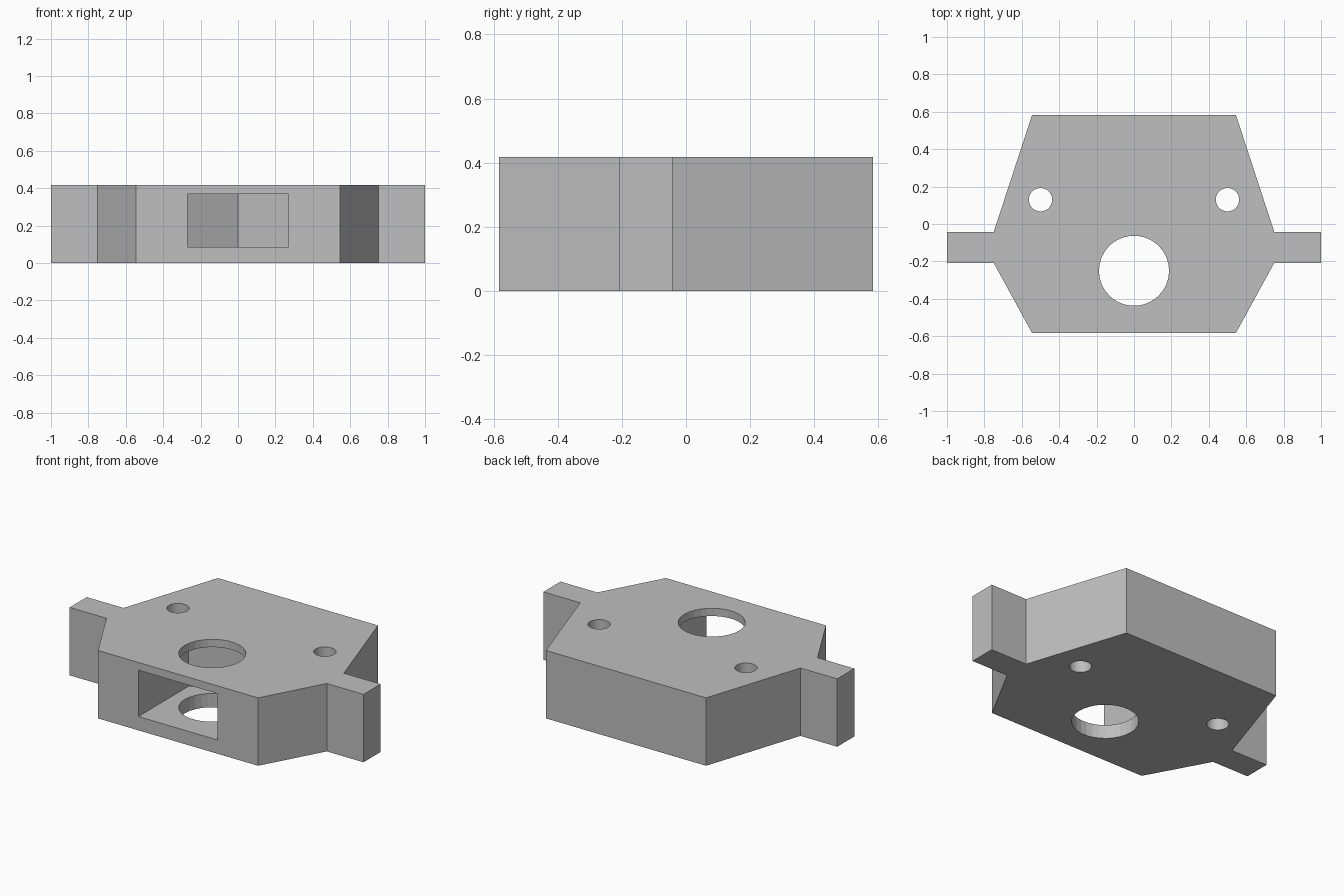
import bpy
import bmesh
from math import cos, sin, pi

cube = bpy.data.objects.get("Cube")
if cube:
    bpy.data.objects.remove(cube, do_unlink=True)

HEIGHT = 0.418

grey = bpy.data.materials.new("plain_grey")
grey.use_nodes = True
colour = (0.52, 0.52, 0.52, 1)
grey.diffuse_color = colour
grey.node_tree.nodes["Principled BSDF"].inputs["Base Color"].default_value = colour


def prism(name, outline, bottom, top):
    """Extrude a flat outline straight up."""
    bm = bmesh.new()
    base = bm.faces.new([bm.verts.new((x, y, bottom)) for x, y in outline])
    out = bmesh.ops.extrude_face_region(bm, geom=[base])
    verts = [g for g in out["geom"] if isinstance(g, bmesh.types.BMVert)]
    bmesh.ops.translate(bm, vec=(0, 0, top - bottom), verts=verts)
    bmesh.ops.recalc_face_normals(bm, faces=bm.faces)
    mesh = bpy.data.meshes.new(name)
    bm.to_mesh(mesh)
    bm.free()
    mesh.materials.append(grey)
    obj = bpy.data.objects.new(name, mesh)
    bpy.context.collection.objects.link(obj)
    return obj


def circle(cx, cy, radius, sides=30):
    return [(cx + radius * cos(2 * pi * i / sides), cy + radius * sin(2 * pi * i / sides))
            for i in range(sides)]


# Mounting block with a side lug on each side
half = [(0.545, -0.583), (0.75, -0.208), (1, -0.208), (1, -0.042), (0.75, -0.042), (0.545, 0.583)]
outline = half + [(-x, y) for x, y in reversed(half)]
block = prism("mounting_block", outline, 0, HEIGHT)

# Nut pocket: half a hexagon, open to the front
hole_y = -0.25
w = 0.27
side = w / cos(pi / 6)
pocket = [(-w, -0.8), (w, -0.8), (w, hole_y + side / 2), (0, hole_y + side), (-w, hole_y + side / 2)]

# Cutters for the pocket, the main bore and the two screw holes
cutters = [
    prism("pocket_cutter", pocket, 0.085, 0.37),
    prism("bore_cutter", circle(0, hole_y, 0.1875), -0.1, HEIGHT + 0.1),
]
for label, s in (("left", 1), ("right", -1)):
    cutters.append(prism(label + "_screw_cutter", circle(s * 0.5, 0.13, 0.0625), -0.1, HEIGHT + 0.1))

for cutter in cutters:
    cutter.hide_render = True
    cutter.hide_set(True)
    mod = block.modifiers.new(cutter.name, "BOOLEAN")
    mod.operation = "DIFFERENCE"
    mod.solver = "EXACT"
    mod.object = cutter

# Apply the cuts and drop the cutters
bpy.context.view_layer.objects.active = block
block.select_set(True)
for cutter in cutters:
    bpy.ops.object.modifier_apply(modifier=cutter.name)
    bpy.data.objects.remove(cutter, do_unlink=True)
